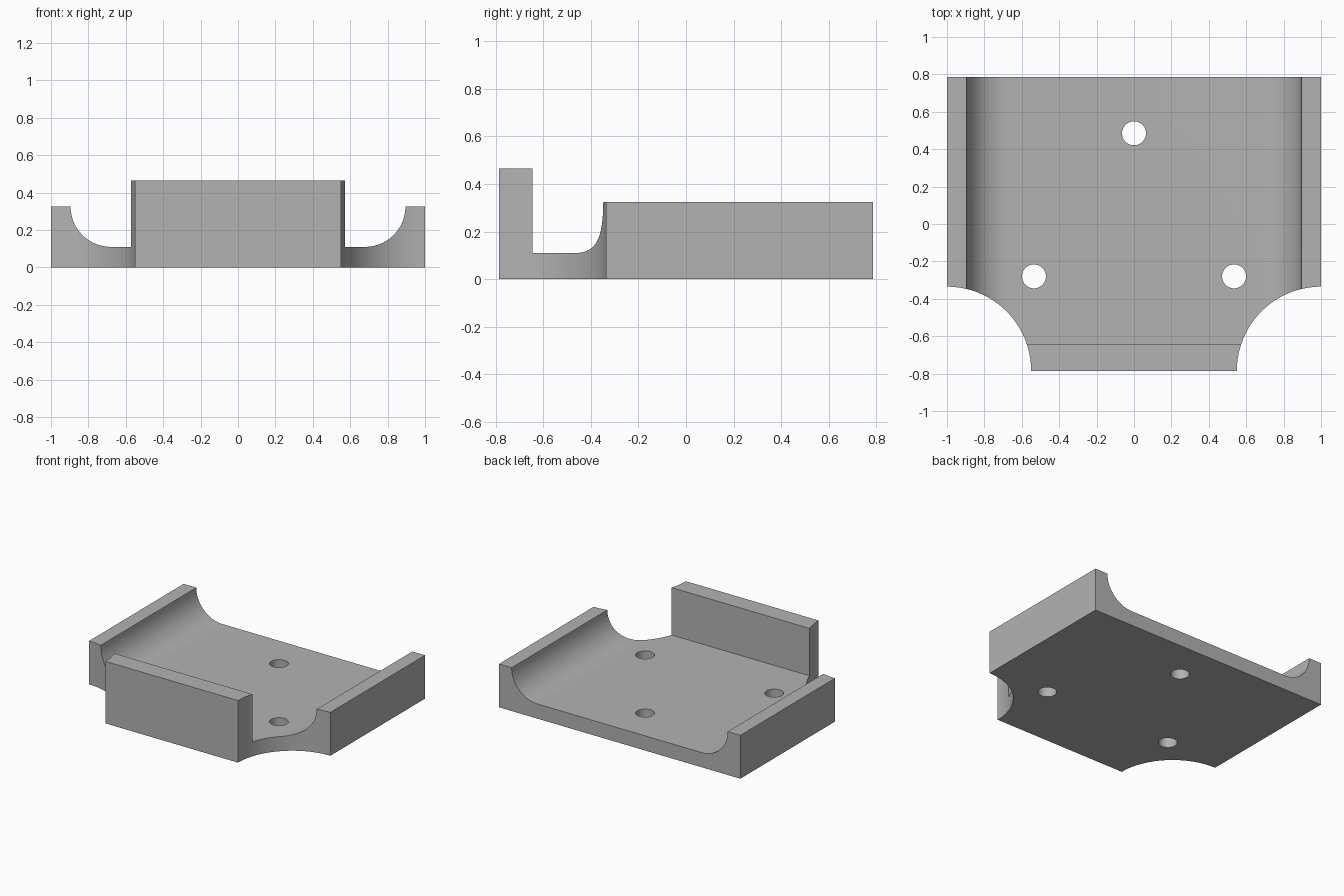
import bpy
import bmesh
import math

if "Cube" in bpy.data.objects:
    bpy.data.objects.remove(bpy.data.objects["Cube"], do_unlink=True)

HALF_Y = 0.785
FLOOR, SIDE_TOP, FRONT_TOP = 0.11, 0.325, 0.465
FILLET = SIDE_TOP - FLOOR
INNER_X = 0.895

grey = bpy.data.materials.new("plain_grey")
grey.use_nodes = True
colour = (0.45, 0.45, 0.45, 1)
grey.diffuse_color = colour
grey.node_tree.nodes["Principled BSDF"].inputs["Base Color"].default_value = colour


def extrude_profile(name, points, y0, y1):
    """Extrude an x-z outline from y0 to y1."""
    bm = bmesh.new()
    face = bm.faces.new([bm.verts.new((x, y0, z)) for x, z in points])
    ext = bmesh.ops.extrude_face_region(bm, geom=[face])["geom"]
    verts = [v for v in ext if isinstance(v, bmesh.types.BMVert)]
    bmesh.ops.translate(bm, verts=verts, vec=(0, y1 - y0, 0))
    bmesh.ops.recalc_face_normals(bm, faces=bm.faces)
    mesh = bpy.data.meshes.new(name)
    bm.to_mesh(mesh)
    bm.free()
    mesh.materials.append(grey)
    obj = bpy.data.objects.new(name, mesh)
    bpy.context.collection.objects.link(obj)
    return obj


def apply_boolean(target, tool, operation):
    mod = target.modifiers.new(tool.name, "BOOLEAN")
    mod.operation, mod.solver, mod.object = operation, "EXACT", tool
    bpy.context.view_layer.objects.active = target
    bpy.ops.object.modifier_apply(modifier=mod.name)
    bpy.data.objects.remove(tool, do_unlink=True)


def cut_round(target, name, x, y, radius, segments):
    bpy.ops.mesh.primitive_cylinder_add(vertices=segments, radius=radius,
                                        depth=2, location=(x, y, 0))
    tool = bpy.context.object
    tool.name = name
    tool.hide_render = True
    tool.data.materials.append(grey)
    apply_boolean(target, tool, "DIFFERENCE")


# Tray: floor with side walls that curve up from it
steps = 24
arc = []
for i in range(steps + 1):
    a = math.pi / 2 * i / steps
    arc.append((INNER_X - FILLET + FILLET * math.sin(a),
                SIDE_TOP - FILLET * math.cos(a)))
right_half = [(1, 0)] + [(1, SIDE_TOP)] + arc[::-1]
outline = right_half + [(-x, z) for x, z in reversed(right_half)]
tray = extrude_profile("tray", outline, -HALF_Y, HALF_Y)

# Front wall, trimmed at its ends by the corner notches
wall = extrude_profile("front_wall", [(-0.65, 0), (0.65, 0), (0.65, FRONT_TOP),
                                      (-0.65, FRONT_TOP)], -HALF_Y, -0.645)
apply_boolean(tray, wall, "UNION")

# Rounded front corner notches
for side in (-1, 1):
    cut_round(tray, "corner_notch", side, -HALF_Y, 0.45, 128)

# Screw holes
for x, y in ((0, 0.485), (-0.535, -0.28), (0.535, -0.28)):
    cut_round(tray, "screw_hole", x, y, 0.064, 48)

bpy.ops.object.select_all(action="DESELECT")
tray.select_set(True)
bpy.context.view_layer.objects.active = tray
bpy.ops.object.shade_smooth_by_angle(angle=math.radians(30))
